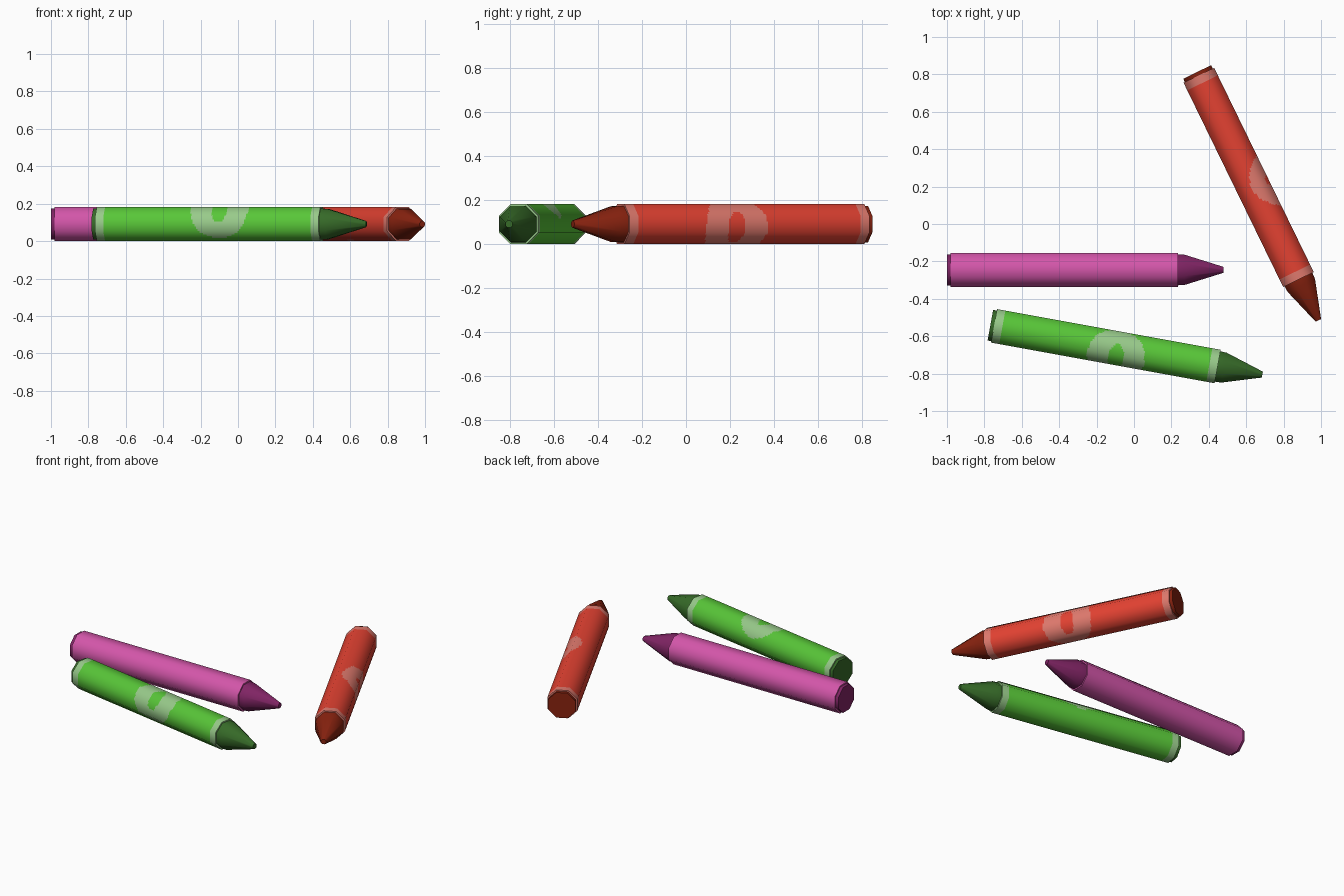
import bpy, bmesh, math
from mathutils import Matrix, Vector

if "Cube" in bpy.data.objects:
    bpy.data.objects.remove(bpy.data.objects["Cube"])

SIDES = 8
A = 0.091             # flat-to-centre size of the octagonal wrapper
A_WAX = 0.083         # same for the wax core
S0, S1, LENGTH = 0.02, 1.235, 1.478   # wrapper start, wrapper end, crayon length
BAND = 0.045          # width of the pale end bands


def material(name, rgb):
    m = bpy.data.materials.new(name)
    lin = [((c / 255 + 0.055) / 1.055) ** 2.4 for c in rgb]
    m.diffuse_color = (*lin, 1)
    m.use_nodes = True
    m.node_tree.nodes["Principled BSDF"].inputs["Base Color"].default_value = m.diffuse_color
    return m


def ring_point(k, subs, x, a):
    """k-th point round an octagon with flats facing up and down."""
    side, part = divmod(k, subs)
    r = a / math.cos(math.pi / SIDES)
    corner = lambda i: Vector((x, r * math.cos((i + 0.5) * math.tau / SIDES),
                               r * math.sin((i + 0.5) * math.tau / SIDES)))
    return corner(side).lerp(corner(side + 1), part / subs)


def octagon_lathe(name, profile, subs, caps, mats, place):
    """Sweep (x, size) profile points into an eight-sided tube along x."""
    bm = bmesh.new()
    n = SIDES * subs
    rings = [[bm.verts.new(ring_point(k, subs, x, a)) for k in range(n)]
             for x, a in profile]
    for p, q in zip(rings, rings[1:]):
        for k in range(n):
            j = (k + 1) % n
            bm.faces.new((p[k], p[j], q[j], q[k]))
    if caps:
        bm.faces.new(rings[0][::-1])
        bm.faces.new(rings[-1])
    me = bpy.data.meshes.new(name)
    bm.to_mesh(me)
    bm.free()
    for m in mats:
        me.materials.append(m)
    me.shade_smooth()
    ob = bpy.data.objects.new(name, me)
    bpy.context.collection.objects.link(ob)
    ob.matrix_world = place
    return ob


def paint_wrapper(me, patch_angle):
    """Pale end bands and a pale oval patch with a plain oval inside it."""
    for f in me.polygons:
        x, y, z = f.center
        turn = math.degrees(math.atan2(z, y)) - patch_angle
        turn = (turn + 180) % 360 - 180
        along = x - 0.69
        outer = (turn / 108) ** 2 + (along / 0.155) ** 2 < 1
        inner = (turn / 50) ** 2 + (along / 0.042) ** 2 < 1
        band = x < S0 + BAND or x > S1 - BAND
        f.material_index = int(band or (outer and not inner))


def round_shading(me):
    """Shade the wrapper as round, keeping its end rims flat."""
    normals = [None] * len(me.loops)
    for f in me.polygons:
        fn = f.normal.copy()
        for li in f.loop_indices:
            co = me.vertices[me.loops[li].vertex_index].co
            normals[li] = fn if abs(fn.x) > 0.5 else Vector((0, co.y, co.z)).normalized()
    me.normals_split_custom_set(normals)


def crayon(colour, body, wax, pale, x, y, heading, patch_angle=0):
    place = Matrix.Translation((x, y, A)) @ Matrix.Rotation(math.radians(heading), 4, 'Z')
    wax_mat = material("dark " + colour, wax)
    mats = [material(colour, body)]
    steps, subs = 1, 1
    if pale:
        mats.append(material("pale " + colour, pale))
        steps, subs = 135, 6
    # paper wrapper with small rims at both ends
    xs = [S0 + (S1 - S0) * i / steps for i in range(steps + 1)]
    profile = [(S0, 0.075)] + [(v, A) for v in xs] + [(S1, 0.075)]
    wrap = octagon_lathe(colour + "_wrapper", profile, subs, False, mats, place)
    if pale:
        paint_wrapper(wrap.data, patch_angle)
    round_shading(wrap.data)
    # wax butt end and pointed tip
    ends = {"_butt": [(0, A_WAX), (S0 + 0.01, A_WAX)],
            "_tip": [(S1 - 0.01, A_WAX), (S1 + 0.035, A_WAX - 0.002), (LENGTH, 0.016)]}
    for part, prof in ends.items():
        ob = octagon_lathe(colour + part, prof, 1, True, [wax_mat], place)
        ob.data.set_sharp_from_angle(angle=math.radians(50))


crayon("magenta", (212, 86, 170), (128, 36, 100), None, -1.0, -0.245, 0)
crayon("green", (88, 198, 56), (54, 106, 40), (152, 202, 138), -0.768, -0.541, -10.3, 125)
crayon("red", (228, 66, 50), (136, 34, 15), (224, 122, 110), 0.338, 0.813, -64, -12)
